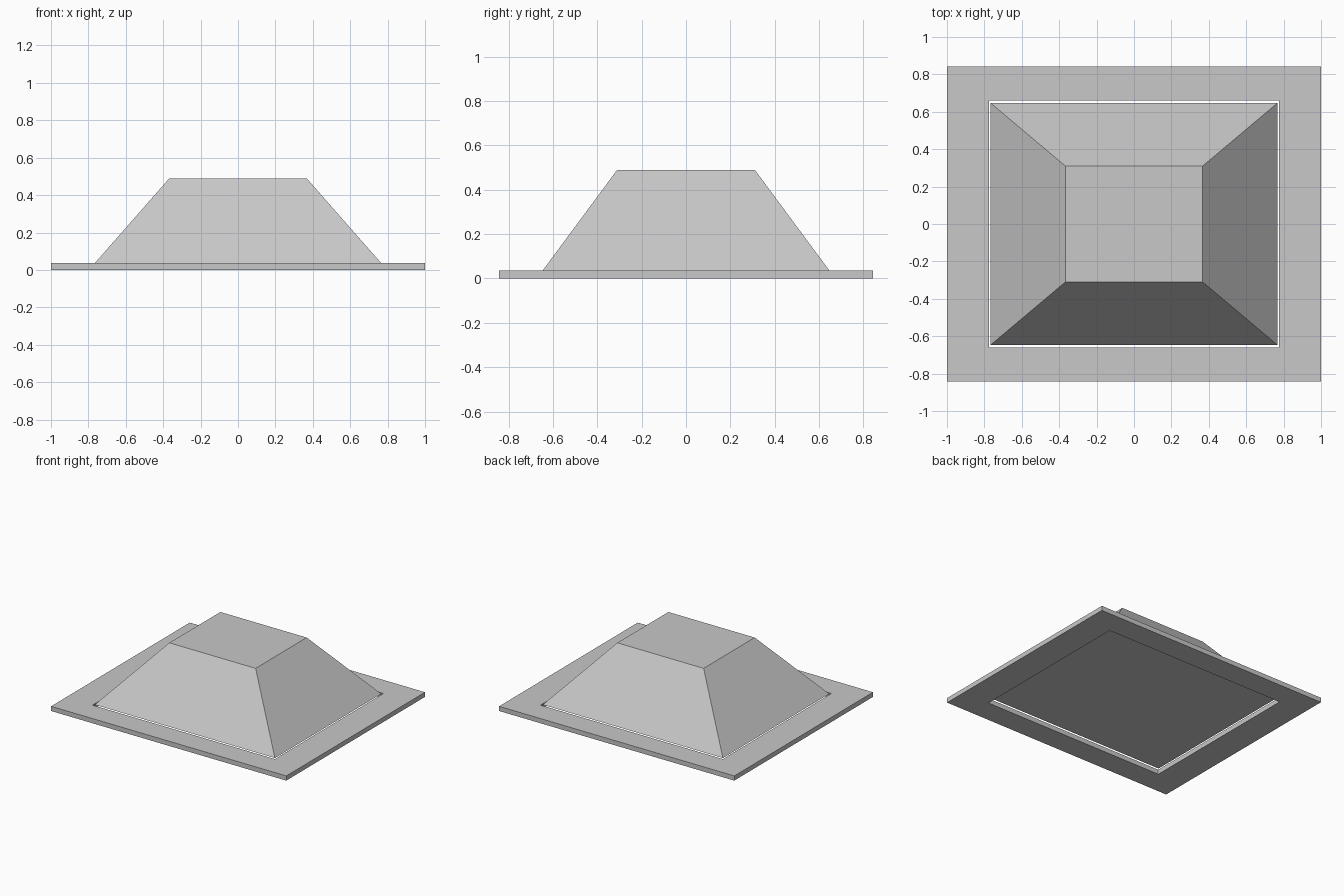
import bpy
import bmesh

default_cube = bpy.data.objects.get("Cube")
if default_cube:
    bpy.data.objects.remove(default_cube, do_unlink=True)

# Single plain grey material
grey = bpy.data.materials.new("plain grey")
grey.use_nodes = True
colour = (0.58, 0.58, 0.58, 1)
grey.diffuse_color = colour
grey.node_tree.nodes["Principled BSDF"].inputs["Base Color"].default_value = colour


def ring(bm, half_x, half_y, z):
    """Rectangle of vertices centred on the z axis."""
    corners = ((-1, -1), (1, -1), (1, 1), (-1, 1))
    return [bm.verts.new((sx * half_x, sy * half_y, z)) for sx, sy in corners]


def bridge(bm, a, b):
    """Four quads joining two rectangles."""
    for i in range(4):
        j = (i + 1) % 4
        bm.faces.new((a[i], a[j], b[j], b[i]))


def finish(bm, name):
    bmesh.ops.recalc_face_normals(bm, faces=bm.faces)
    mesh = bpy.data.meshes.new(name)
    bm.to_mesh(mesh)
    bm.free()
    mesh.materials.append(grey)
    obj = bpy.data.objects.new(name, mesh)
    bpy.context.collection.objects.link(obj)


plate_top = 0.036

# Flat base frame with a rectangular opening
bm = bmesh.new()
loops = [ring(bm, 1.0, 0.842, 0), ring(bm, 1.0, 0.842, plate_top),
         ring(bm, 0.775, 0.66, plate_top), ring(bm, 0.775, 0.66, 0)]
for i in range(4):
    bridge(bm, loops[i], loops[(i + 1) % 4])
finish(bm, "base_frame")

# Closed truncated pyramid over the opening
bm = bmesh.new()
bottom = ring(bm, 0.766, 0.646, plate_top)
top = ring(bm, 0.367, 0.31, 0.49)
bridge(bm, bottom, top)
bm.faces.new(bottom)
bm.faces.new(top)
finish(bm, "truncated_pyramid")
